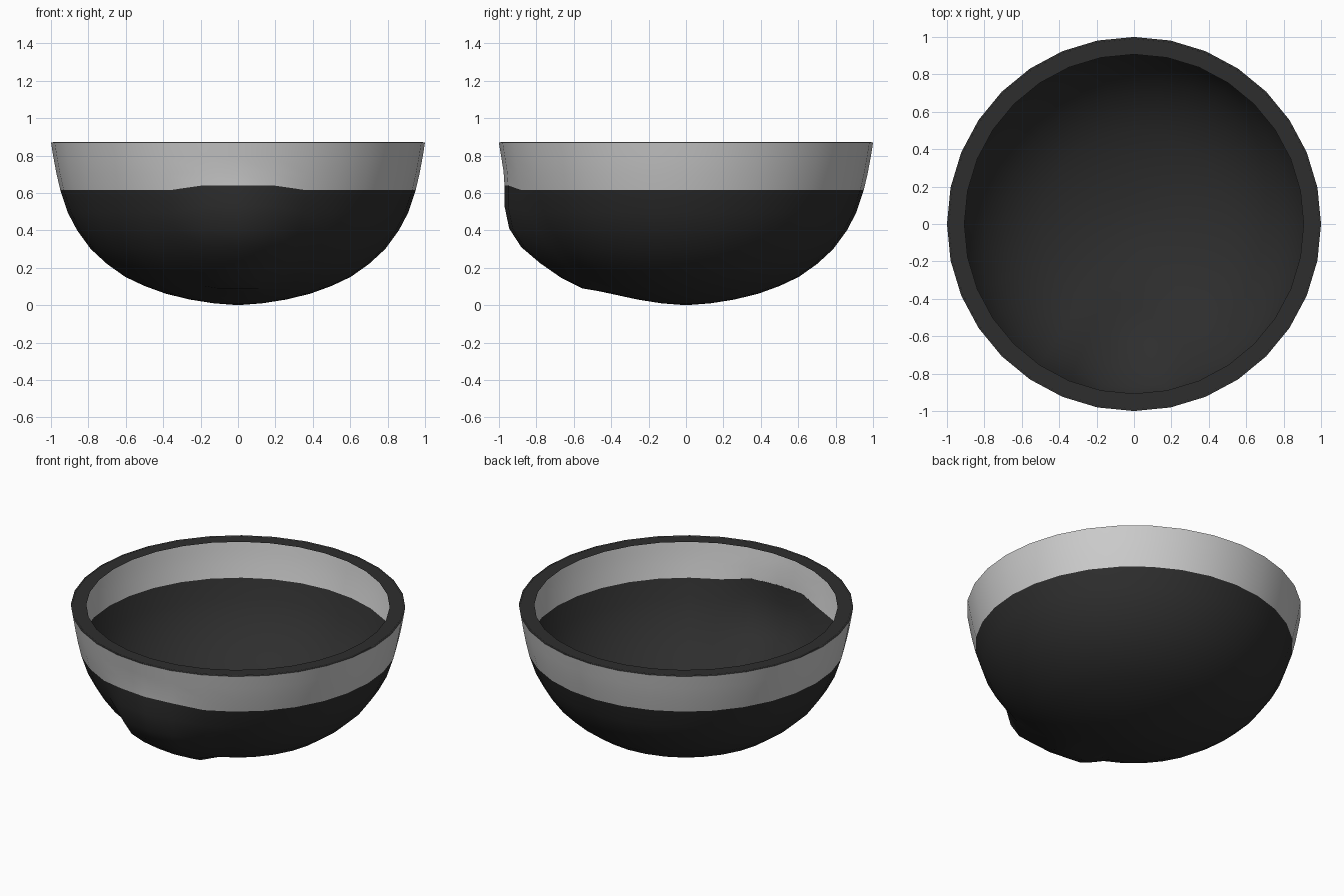
import bpy, bmesh, math

if "Cube" in bpy.data.objects:
    bpy.data.objects.remove(bpy.data.objects["Cube"])

SIDES = 32
dark = bpy.data.materials.new("dark")
dark.diffuse_color = (0.027, 0.027, 0.027, 1)
dark.use_nodes = True
dark.node_tree.nodes["Principled BSDF"].inputs["Base Color"].default_value = dark.diffuse_color

# Outer profile (radius, height) from rim to base
profile = [(1.0, .87), (.986, .785), (.97, .70), (.95, .615), (.91, .495), (.86, .40),
           (.787, .30), (.70, .22), (.604, .152), (.503, .104), (.385, .061),
           (.257, .03), (.13, .01)]
# Slight bulge on the three front columns
bulge = [(1.0, .87), (.987, .79), (.975, .715), (.97, .64), (.97, .53), (.945, .41),
         (.88, .31), (.78, .225), (.665, .145), (.555, .09), (.47, .076),
         (.257, .03), (.13, .01)]
BAND = 3
FRONT = SIDES * 3 // 4


def column(i):
    pts = bulge if abs(i - FRONT) <= 1 else profile
    a = 2 * math.pi * i / SIDES
    return [(r * math.cos(a), r * math.sin(a), z) for r, z in pts]


def finish(bm, name, mat=None):
    bmesh.ops.recalc_face_normals(bm, faces=bm.faces)
    mesh = bpy.data.meshes.new(name)
    bm.to_mesh(mesh)
    bm.free()
    ob = bpy.data.objects.new(name, mesh)
    bpy.context.collection.objects.link(ob)
    if mat:
        mesh.materials.append(mat)
    return ob


def shell(name, first, last, close, mat=None):
    bm = bmesh.new()
    cols = [[bm.verts.new(p) for p in column(i)[first:last + 1]] for i in range(SIDES)]
    for i in range(SIDES):
        a, b = cols[i], cols[(i + 1) % SIDES]
        for k in range(last - first):
            bm.faces.new((a[k], a[k + 1], b[k + 1], b[k]))
    if close:
        tip = bm.verts.new((0, 0, 0))
        for i in range(SIDES):
            bm.faces.new((cols[i][-1], tip, cols[(i + 1) % SIDES][-1]))
    bmesh.ops.recalc_face_normals(bm, faces=bm.faces)
    # Make the normals face outward
    f = next(iter(bm.faces))
    c = f.calc_center_median()
    flip = f.normal.x * c.x + f.normal.y * c.y < 0
    for f in bm.faces:
        f.smooth = True
        if flip:
            f.normal_flip()
    mesh = bpy.data.meshes.new(name)
    bm.to_mesh(mesh)
    bm.free()
    ob = bpy.data.objects.new(name, mesh)
    bpy.context.collection.objects.link(ob)
    if mat:
        mesh.materials.append(mat)
    # Thin wall, growing inward
    solid = ob.modifiers.new("wall", 'SOLIDIFY')
    solid.thickness = 0.01
    solid.offset = -1
    solid.use_rim = False
    return ob


# Pale band and dark bowl below it
shell("upper_band", 0, BAND, False)
shell("bowl", BAND, len(profile) - 1, True, dark)

# Flat rim overhanging the inside
bm = bmesh.new()
rings = []
for r in (1.0, .907):
    rings.append([bm.verts.new((r * math.cos(2 * math.pi * i / SIDES),
                                r * math.sin(2 * math.pi * i / SIDES), .87))
                  for i in range(SIDES)])
for i in range(SIDES):
    j = (i + 1) % SIDES
    bm.faces.new((rings[0][i], rings[0][j], rings[1][j], rings[1][i]))
finish(bm, "rim", dark)
